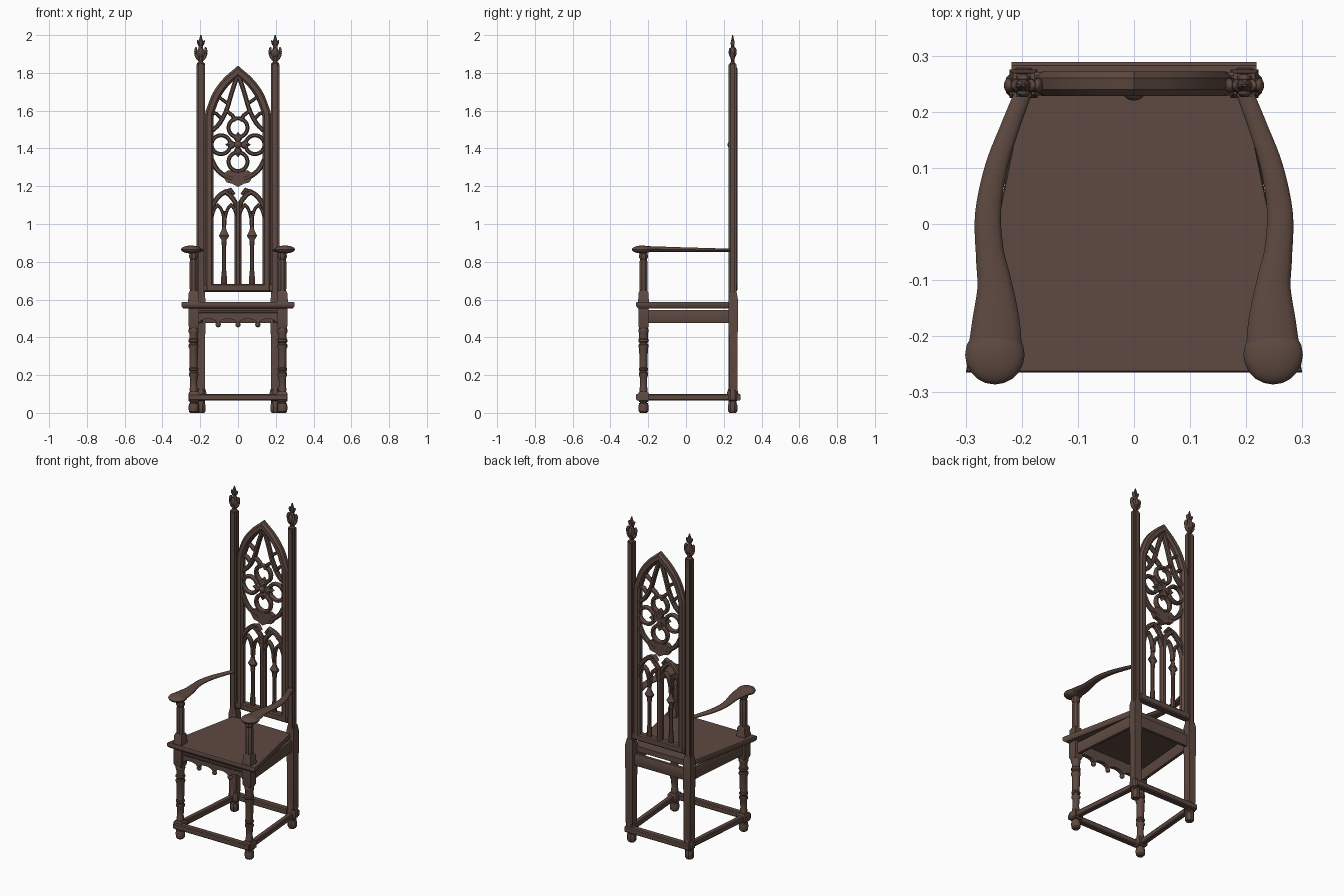
import bpy, bmesh, math
from mathutils import Vector, Matrix

if "Cube" in bpy.data.objects:
    bpy.data.objects.remove(bpy.data.objects["Cube"])

wood = bpy.data.materials.new("dark_walnut")
wood.diffuse_color = (0.112, 0.067, 0.052, 1)
wood.use_nodes = True
wood.node_tree.nodes["Principled BSDF"].inputs["Base Color"].default_value = wood.diffuse_color


def finish(name, bm, smooth=True):
    bmesh.ops.recalc_face_normals(bm, faces=bm.faces)
    me = bpy.data.meshes.new(name)
    bm.to_mesh(me)
    bm.free()
    me.materials.append(wood)
    ob = bpy.data.objects.new(name, me)
    bpy.context.collection.objects.link(ob)
    if smooth:
        bpy.ops.object.select_all(action='DESELECT')
        ob.select_set(True)
        bpy.context.view_layer.objects.active = ob
        bpy.ops.object.shade_smooth_by_angle(angle=math.radians(35))
    return ob


def loft(name, rings, closed=False, smooth=True):
    """Skin a list of equal-length point rings."""
    bm = bmesh.new()
    vs = [[bm.verts.new(p) for p in r] for r in rings]
    n = len(vs[0])
    for i in range(len(vs) if closed else len(vs) - 1):
        a, b = vs[i], vs[(i + 1) % len(vs)]
        for j in range(n):
            bm.faces.new((a[j], a[(j + 1) % n], b[(j + 1) % n], b[j]))
    if not closed:
        bm.faces.new(vs[0])
        bm.faces.new(vs[-1])
    return finish(name, bm, smooth)


def lathe(name, x, y, prof, n=20, rot=0.0, sy=1.0):
    return loft(name, [[(x + r * math.cos(rot + 2 * math.pi * k / n),
                         y + sy * r * math.sin(rot + 2 * math.pi * k / n), z)
                        for k in range(n)] for r, z in prof])


def square(name, x, y, prof):
    return lathe(name, x, y, [(r * math.sqrt(2), z) for r, z in prof], 4, math.pi / 4)


OCT = [(-1, -.45), (-.5, -1), (.5, -1), (1, -.45), (1, .45), (.5, 1), (-.5, 1), (-1, .45)]


def tracery(name, pts, w, d=0.03, closed=False, y=0.25):
    """Chamfered bar following a path in the x-z plane, mitred at corners."""
    P = [Vector(p) for p in pts]
    n, rings = len(P), []
    for i, p in enumerate(P):
        a = P[i - 1] if (closed or i) else None
        b = P[(i + 1) % n] if (closed or i < n - 1) else None
        t1 = (p - a).normalized() if a is not None else (b - p).normalized()
        t2 = (b - p).normalized() if b is not None else t1
        t = (t1 + t2).normalized()
        m = 1 / max(0.4, t.dot(t1))
        nx, nz = -t.y * m, t.x * m
        rings.append([(p.x + nx * u * w / 2, y + v * d / 2, p.y + nz * u * w / 2) for u, v in OCT])
    return loft(name, rings, closed)


def plate(name, pts, y0, y1):
    return loft(name, [[(x, y, z) for x, z in pts] for y in (y0, y1)], smooth=False)


def rail(name, a, b, w, h):
    """Chamfered straight bar between two points."""
    a, b = Vector(a), Vector(b)
    t = (b - a).normalized()
    side = Vector((-t.y, t.x, 0))
    return loft(name, [[p + side * u * w / 2 + Vector((0, 0, v * h / 2)) for u, v in
                        [(-1, -.7), (-.7, -1), (.7, -1), (1, -.7), (1, .7), (.7, 1), (-.7, 1), (-1, .7)]]
                       for p in (a, b)])


def catmull(P, steps=6):
    P = [Vector(p) for p in P]
    Q = [2 * P[0] - P[1]] + P + [2 * P[-1] - P[-2]]
    out = []
    for i in range(1, len(Q) - 2):
        a, b, c, d = Q[i - 1:i + 3]
        for k in range(steps):
            t = k / steps
            out.append(.5 * (2 * b + (c - a) * t + (2 * a - 5 * b + 4 * c - d) * t * t
                             + (3 * b - a - 3 * c + d) * t ** 3))
    return out + [P[-1]]


def ellipsoid(name, c, r, rot=0.0):
    bm = bmesh.new()
    M = Matrix.Translation(c) @ Matrix.Rotation(rot, 4, 'Y') @ Matrix.Diagonal((*r, 1))
    bmesh.ops.create_uvsphere(bm, u_segments=20, v_segments=12, radius=1, matrix=M)
    return finish(name, bm)


# seat: trapezoid board with moulded edge
loft("seat", [[(-.3 * k, -.265 + e, z), (.3 * k, -.265 + e, z), (.197 * k, .232, z), (-.197 * k, .232, z)]
              for k, e, z in ((.965, .012, .553), (.985, .004, .56), (1, 0, .568), (1, 0, .58), (.99, .003, .586))],
     smooth=False)

# front apron with scalloped edge and pendants
edge = []
for i in range(4):
    for k in range(9):
        a = math.pi * (1 - k / 8)
        edge.append((-.1575 + .105 * i + .0475 * math.cos(a), .474 + .024 * math.sin(a)))
plate("front_apron", [(-.215, .474)] + edge + [(.215, .474), (.215, .555), (-.215, .555)], -.24, -.215)
tracery("front_apron_bead", [(-.21, .535), (.21, .535)], .014, .012, y=-.243)
for i in range(3):
    ellipsoid("apron_pendant", (-.105 + .105 * i, -.228, .467), (.014, .014, .014))
rail("back_apron", (-.19, .245, .51), (.19, .245, .51), .025, .07)

# back panel: bottom rail and pointed-arch frame
rail("back_bottom_rail", (-.178, .25, .662), (.178, .25, .662), .042, .042)
left = [(-.153, .65), (-.153, 1.555)] + [tuple(v) for v in
        catmull([(-.15, 1.59), (-.112, 1.685), (-.06, 1.755), (0, 1.808)], 5)]
tracery("back_arch_frame", left + [(-x, z) for x, z in reversed(left[:-1])], .046, .044)

# rose tracery: four rings, boss and cusps
C = 1.42
def circle(x, z, r, n=28):
    return [(x + r * math.cos(2 * math.pi * k / n), z + r * math.sin(2 * math.pi * k / n)) for k in range(n)]
for k in range(4):
    a = k * math.pi / 2
    tracery("rose_ring", circle(.09 * math.cos(a), C + .09 * math.sin(a), .05), .021, .03, True)
for k in range(4):
    a = k * math.pi / 2
    p = Vector((.068 * math.cos(a), C + .068 * math.sin(a)))
    u, v = Vector((math.cos(a), math.sin(a))), Vector((-math.sin(a), math.cos(a)))
    c = Vector((0, C))
    loft("rose_petal", [[(q.x, y, q.y) for q in (c - u * .005, c + u * .035 - v * .024 * s, c + u * .068 * s, c + u * .035 + v * .024 * s)]
                        for s, y in ((1, .262), (1, .238), (.6, .23))], smooth=False)
ellipsoid("rose_boss", (0, .236, C), (.02, .016, .02))
# solid cusped foot of the rose
plate("rose_foot", [(-.085, 1.262), (-.06, 1.22), (-.03, 1.213), (0, 1.196), (.03, 1.213), (.06, 1.22),
                    (.085, 1.262), (.05, 1.285), (0, 1.272), (-.05, 1.285)], .236, .264)
# centre mullion
tracery("centre_mullion", [(0, .67), (0, 1.12)], .036, .034)

for s in (-1, 1):
    def mir(pts, s=s):
        return [(s * x, z) for x, z in pts]
    # upper tracery
    tracery("teardrop_leg", [tuple(v) for v in catmull(mir([(.004, 1.785), (.035, 1.69), (.062, 1.6), (.1, 1.53), (.142, 1.49)]), 4)], .024)
    tracery("teardrop_cusp", mir([(.062, 1.6), (.03, 1.575), (.012, 1.545)]), .02)
    tracery("arch_strut", mir([(.05, 1.635), (.085, 1.66), (.105, 1.675)]), .018)
    tracery("arch_side_strut", mir([(.085, 1.555), (.115, 1.585), (.14, 1.59)]), .018)
    tracery("rose_lower_arc", [tuple(v) for v in catmull(mir([(.142, 1.345), (.112, 1.29), (.07, 1.255), (.03, 1.24)]), 4)], .026)
    # main lancet arch over each half of the panel
    tracery("lancet_arch", [tuple(v) for v in catmull(mir([(.142, 1.07), (.125, 1.115), (.098, 1.15), (.068, 1.17)]), 4)]
            + [tuple(v) for v in catmull(mir([(.045, 1.155), (.018, 1.12), (.006, 1.07)]), 4)], .026)
    tracery("lancet_tip_outer", mir([(.105, 1.135), (.085, 1.165), (.04, 1.182), (.02, 1.155)]), .018)
    # paired lights under each lancet
    for c in (.037, .107):
        tracery("light_arch", [tuple(v) for v in catmull(mir([(c - .034, .99), (c - .03, 1.04), (c - .017, 1.08), (c, 1.1)]), 4)][:-1]
                + [tuple(v) for v in catmull(mir([(c, 1.1), (c + .017, 1.08), (c + .03, 1.04), (c + .034, .99)]), 4)], .017)
    lathe("slim_mullion", s * .074, .25, [(.016, .675), (.016, .72), (.012, .76), (.012, .88), (.015, .905), (.014, .915),
          (.03, .938), (.014, .965), (.011, .985), (.011, 1.04), (.004, 1.07)], 8, math.pi / 8, .75)

    # back post with stepped corners, legs and collar
    px, py = s * .197, .247
    sec = [(1, .55), (.6, .55), (.6, 1), (-.6, 1), (-.6, .55), (-1, .55),
           (-1, -.55), (-.6, -.55), (-.6, -1), (.6, -1), (.6, -.55), (1, -.55)]
    loft("back_post", [[(px + u * .022, py + v * .021, z) for u, v in sec] for z in (.05, 1.845)], smooth=False)
    square("back_post_lower", px, py + .003, [(.019, .1), (.023, .12), (.023, .4), (.025, .46), (.025, .6), (.019, .635)])
    lathe("back_foot", px, py, [(.02, 0), (.027, .01), (.027, .04), (.021, .055), (.021, .062), (.032, .068),
          (.034, .1), (.026, .125), (.02, .14)], 8, math.pi / 8)

    # finial with crockets
    lathe("finial_core", px, py, [(.023, 1.84), (.023, 1.85), (.014, 1.857), (.013, 1.868), (.022, 1.89), (.024, 1.91),
          (.014, 1.93), (.012, 1.945), (.016, 1.96), (.009, 1.98), (.003, 2.0)], 8, math.pi / 8, .75)
    for d in (-1, 1):
        ellipsoid("finial_leaf_lower", (px + d * .02, py, 1.885), (.009, .012, .026), d * .5)
        ellipsoid("finial_leaf_mid", (px + d * .027, py, 1.918), (.0075, .013, .02), d * -.1)
        ellipsoid("finial_leaf_upper", (px + d * .013, py, 1.957), (.006, .011, .018), d * .35)
        ellipsoid("finial_leaf_side", (px, py + d * .013, 1.91), (.012, .008, .024))

    # turned front leg
    fx, fy = s * .235, -.225
    lathe("front_leg", fx, fy, [(.018, 0), (.025, .008), (.027, .03), (.024, .05), (.018, .055), (.018, .062),
          (.02, .11), (.021, .13), (.018, .14), (.02, .19), (.025, .2), (.025, .21), (.021, .215), (.021, .222),
          (.025, .227), (.025, .235), (.021, .24), (.023, .34), (.027, .35), (.027, .36), (.022, .365), (.022, .372),
          (.027, .378), (.027, .388), (.023, .393), (.023, .42), (.027, .43), (.027, .44), (.02, .46)], 20)
    square("front_leg_block", fx, fy, [(.021, .445), (.027, .46), (.027, .555)])
    square("front_stretcher_block", fx, fy, [(.022, .058), (.028, .066), (.028, .103), (.022, .112)])

    # arm post
    square("arm_post_base", fx, fy, [(.029, .58), (.029, .6), (.026, .608), (.026, .635), (.02, .648)])
    lathe("arm_post", fx, fy, [(.021, .64), (.0225, .66), (.0225, .8), (.019, .812), (.025, .822), (.025, .835), (.02, .86)], 8, math.pi / 8)

    # curved arm with rounded hand rest
    path = catmull([(.195, .24, .861), (.222, .17, .862), (.246, .1, .863), (.26, .02, .864),
                    (.257, -.05, .865), (.248, -.11, .866), (.246, -.17, .867), (.248, -.24, .867)], 5)
    wid = [.015, .017, .02, .023, .025, .031, .042, .05]
    rings = []
    for i, p in enumerate(path):
        t = (path[min(i + 1, len(path) - 1)] - path[max(i - 1, 0)]).normalized()
        f = i / 5
        j = min(int(f), 6)
        w = wid[j] + (wid[j + 1] - wid[j]) * (f - j)
        h = .008 + .008 * i / (len(path) - 1)
        nx, ny = -t.y, t.x
        rings.append([(s * (p.x + nx * w * math.cos(a)), p.y + ny * w * math.cos(a), p.z + h * math.sin(a))
                      for a in [2 * math.pi * k / 16 for k in range(16)]])
    loft("arm", rings)
    ellipsoid("hand_rest", (s * .248, -.233, .865), (.053, .053, .021))

    # side apron and side stretcher
    rail("side_apron", (s * .235, -.21, .51), (s * .197, .235, .51), .024, .07)
    rail("side_stretcher", (s * .24, -.23, .083), (s * .2, .25, .083), .032, .034)

# front and back stretchers
rail("front_stretcher", (-.258, -.246, .083), (.258, -.246, .083), .036, .036)
rail("back_stretcher", (-.218, .268, .083), (.218, .268, .083), .042, .036)
